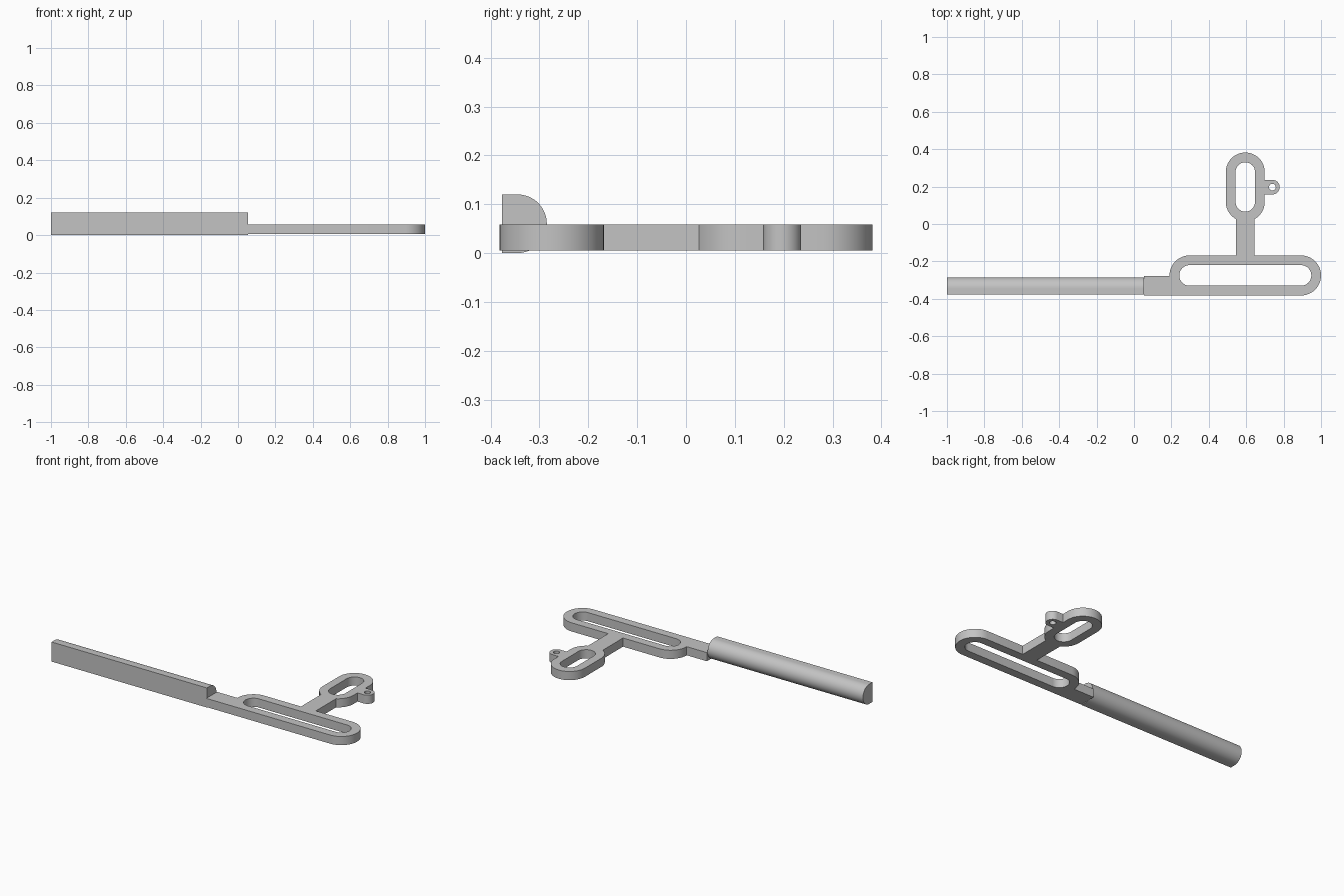
import bpy
from math import cos, sin, radians

cube = bpy.data.objects.get("Cube")
if cube:
    bpy.data.objects.remove(cube, do_unlink=True)

grey = bpy.data.materials.new("plain_grey")
grey.use_nodes = True
colour = (0.55, 0.55, 0.55, 1)
grey.diffuse_color = colour
grey.node_tree.nodes["Principled BSDF"].inputs["Base Color"].default_value = colour


def arc(x, y, r, start, end, steps=24):
    """Points along an arc, angles in degrees."""
    angles = [radians(start + (end - start) * i / steps) for i in range(steps + 1)]
    return [(x + r * cos(a), y + r * sin(a)) for a in angles]


def extruded(name, loops, depth):
    """Solid from a filled outline and its holes, centred on its own z."""
    curve = bpy.data.curves.new(name + "_profile", "CURVE")
    curve.dimensions = "2D"
    curve.fill_mode = "BOTH"
    curve.extrude = depth / 2
    for loop in loops:
        spline = curve.splines.new("POLY")
        spline.points.add(len(loop) - 1)
        for point, (x, y) in zip(spline.points, loop):
            point.co = (x, y, 0, 1)
        spline.use_cyclic_u = True
    helper = bpy.data.objects.new(name + "_helper", curve)
    bpy.context.collection.objects.link(helper)
    bpy.context.view_layer.update()
    graph = bpy.context.evaluated_depsgraph_get()
    mesh = bpy.data.meshes.new_from_object(helper.evaluated_get(graph))
    bpy.data.objects.remove(helper, do_unlink=True)
    bpy.data.curves.remove(curve)
    mesh.name = name
    mesh.materials.clear()
    mesh.materials.append(grey)
    obj = bpy.data.objects.new(name, mesh)
    bpy.context.collection.objects.link(obj)
    bpy.ops.object.select_all(action="DESELECT")
    obj.select_set(True)
    bpy.context.view_layer.objects.active = obj
    # Weld the caps to the walls before shading
    bpy.ops.object.mode_set(mode="EDIT")
    bpy.ops.mesh.select_all(action="SELECT")
    bpy.ops.mesh.remove_doubles(threshold=0.0001)
    bpy.ops.mesh.normals_make_consistent(inside=False)
    bpy.ops.object.mode_set(mode="OBJECT")
    bpy.ops.object.shade_smooth_by_angle(angle=radians(30))
    return obj


# Flat frame: tang, long loop, stem, small loop and side eyelet
left, right, long_y, long_r = 0.297, 0.893, -0.275, 0.107
mid, low, high, small_r = 0.595, 0.118, 0.278, 0.104
eye_x, eye_y, eye_r = 0.74, 0.197, 0.039
outline = (
    [(0.053, -0.382)]
    + arc(right, long_y, long_r, -90, 90)
    + [(mid + 0.05, long_y + long_r)]
    + arc(mid, low, small_r, -61, 0, 12)
    + [(mid + small_r, eye_y - eye_r)]
    + arc(eye_x, eye_y, eye_r, -90, 90)
    + [(mid + small_r, eye_y + eye_r)]
    + arc(mid, high, small_r, 0, 180)
    + arc(mid, low, small_r, 180, 241, 12)
    + [(mid - 0.05, long_y + long_r)]
    + arc(left, long_y, long_r, 90, 180, 12)
    + [(left - long_r, -0.278), (0.053, -0.278)]
)
long_slot = arc(right, long_y, 0.055, -90, 90) + arc(left, long_y, 0.055, 90, 270)
small_slot = arc(mid, high, 0.052, 0, 180) + arc(mid, low, 0.052, 180, 360)
eye_hole = arc(eye_x, eye_y, 0.018, 0, 345, 23)
frame = extruded("slotted_frame", [outline, long_slot, small_slot, eye_hole], 0.053)
frame.location.z = 0.0315

# Handle: half-round bar, flat on the front
section = [(-0.377, 0), *arc(-0.345, 0.06, 0.06, -90, 90, 32), (-0.377, 0.12)]
handle = extruded("half_round_handle", [section], 1.053)
handle.rotation_euler = (radians(90), 0, radians(90))
handle.location.x = -0.4735
